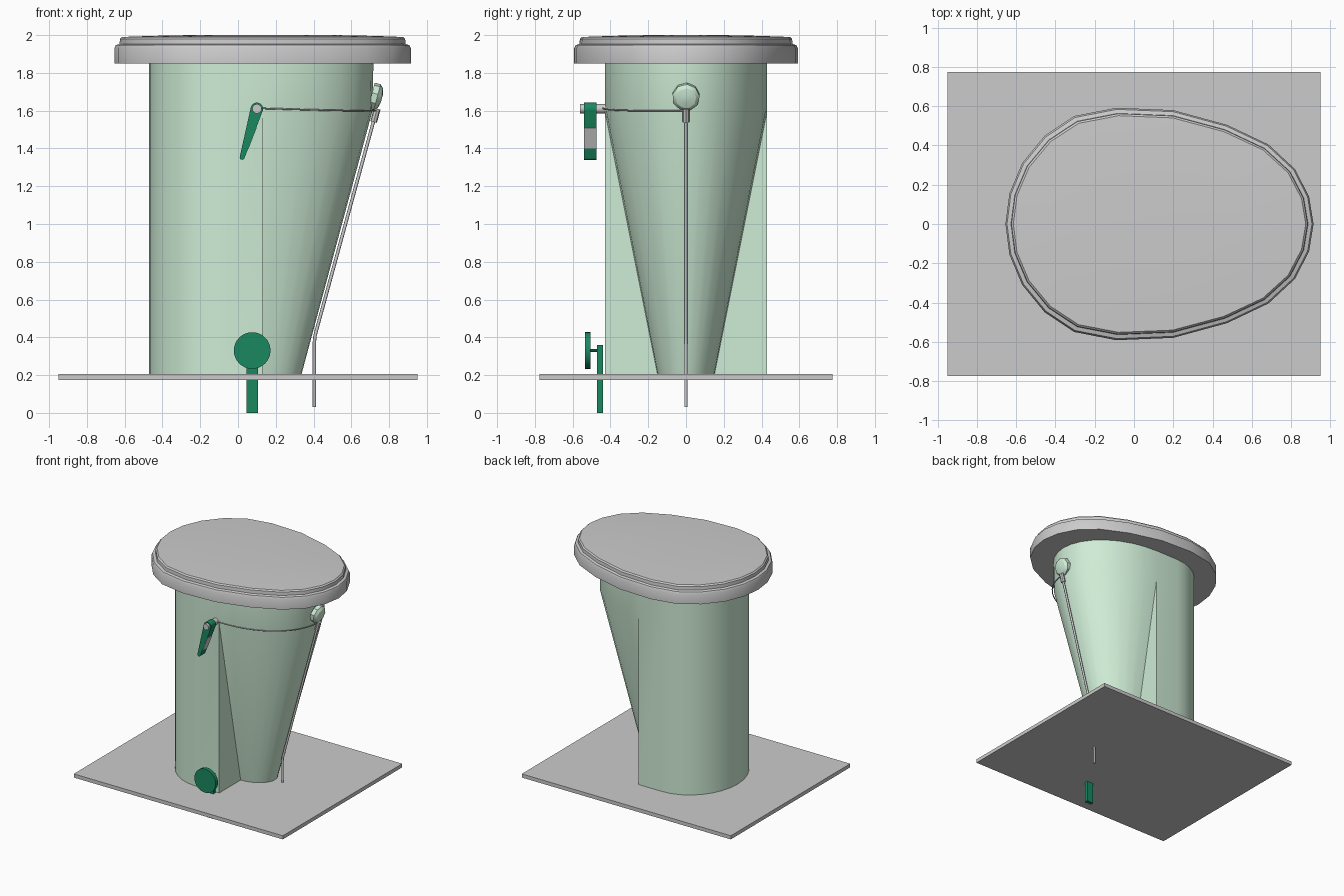
import bpy, bmesh, math
from mathutils import Vector

if "Cube" in bpy.data.objects:
    bpy.data.objects.remove(bpy.data.objects["Cube"])


def material(name, rgb):
    m = bpy.data.materials.new(name)
    m.diffuse_color = (*rgb, 1)
    m.use_nodes = True
    m.node_tree.nodes["Principled BSDF"].inputs["Base Color"].default_value = m.diffuse_color
    return m


PALE = material("pale_green", (0.62, 0.84, 0.67))
GREEN = material("deep_green", (0.01, 0.25, 0.12))


def finish(name, bm, mat=None, smooth=True):
    bmesh.ops.remove_doubles(bm, verts=bm.verts, dist=1e-5)
    bmesh.ops.recalc_face_normals(bm, faces=bm.faces)
    me = bpy.data.meshes.new(name)
    bm.to_mesh(me)
    bm.free()
    ob = bpy.data.objects.new(name, me)
    bpy.context.collection.objects.link(ob)
    if mat:
        me.materials.append(mat)
    if smooth:
        bpy.ops.object.select_all(action='DESELECT')
        ob.select_set(True)
        bpy.context.view_layer.objects.active = ob
        bpy.ops.object.shade_smooth_by_angle(angle=math.radians(30))
    return ob


def skin(bm, rings, closed=True):
    """Join successive point rings with quads; returns the vertex rings."""
    vr = [[bm.verts.new(p) for p in r] for r in rings]
    for a, b in zip(vr, vr[1:]):
        n = len(a)
        for i in range(n if closed else n - 1):
            j = (i + 1) % n
            bm.faces.new((a[i], a[j], b[j], b[i]))
    return vr


def loft(name, rings, mat=None, smooth=True):
    bm = bmesh.new()
    vr = skin(bm, rings)
    bm.faces.new(vr[0])
    bm.faces.new(vr[-1])
    return finish(name, bm, mat, smooth)


def box(name, x, y, z, mat=None):
    rings = [[(x[0], y[0], h), (x[1], y[0], h), (x[1], y[1], h), (x[0], y[1], h)] for h in z]
    return loft(name, rings, mat, False)


def turned(name, origin, axis, profile, n, mat=None):
    """Stack of (radius, distance) circles along an axis."""
    w = Vector(axis).normalized()
    u = w.orthogonal().normalized()
    v = w.cross(u)
    rings = [[Vector(origin) + w * d + r * (u * math.cos(2 * math.pi * i / n) + v * math.sin(2 * math.pi * i / n))
              for i in range(n)] for r, d in profile]
    return loft(name, rings, mat)


def rod(name, p, q, r, n=12, mat=None):
    d = Vector(q) - Vector(p)
    return turned(name, p, d, [(r, 0), (r, d.length)], n, mat)


def prism_y(name, pts, y0, y1, mat=None):
    return loft(name, [[(x, y, z) for x, z in pts] for y in (y0, y1)], mat)


def wire(name, pts, r):
    cu = bpy.data.curves.new(name, 'CURVE')
    cu.dimensions = '3D'
    cu.bevel_depth, cu.bevel_resolution, cu.use_fill_caps = r, 2, True
    sp = cu.splines.new('POLY')
    sp.points.add(len(pts) - 1)
    for s, p in zip(sp.points, pts):
        s.co = (*p, 1)
    ob = bpy.data.objects.new(name, cu)
    bpy.context.collection.objects.link(ob)
    return ob


# Base plate
box("base_plate", (-0.95, 0.95), (-0.775, 0.775), (0.175, 0.205))

# Body: straight rear shell with a spout that tapers toward the base
JX, HW, Z0, Z1, Z2 = 0.13, 0.43, 0.2, 1.6, 1.86


def arc(cx, rx, ry, start, end, n, z):
    out = []
    for i in range(n + 1):
        t = math.radians(start + (end - start) * i / n)
        out.append((cx + rx * math.cos(t), ry * math.sin(t), z))
    return out


def rear(z):
    return [(JX, HW, z)] + arc(-0.08, 0.39, HW, 90, 270, 16, z) + [(JX, -HW, z)]


def spout(rx, ry, z):
    return arc(JX, rx, ry, -90, 90, 16, z)


bm = bmesh.new()
r = skin(bm, [rear(Z0), rear(Z1), rear(Z2)], False)
s = skin(bm, [spout(0.205, 0.15, Z0), spout(0.582, HW, Z1), spout(0.587, HW, Z2)], False)
bm.faces.new((r[0][0], r[1][0], s[0][-1]))
bm.faces.new((r[0][-1], s[0][0], r[1][-1]))
bm.faces.new(r[0] + s[0])
bm.faces.new(r[2] + s[2][1:-1])
finish("body", bm, PALE)

# Lid: egg outline with a stepped, slightly domed profile
half = [(-0.655, 0), (-0.635, 0.155), (-0.57, 0.31), (-0.455, 0.45), (-0.305, 0.55), (-0.09, 0.592),
        (0.2, 0.58), (0.475, 0.505), (0.685, 0.405), (0.82, 0.28), (0.892, 0.14), (0.915, 0)]
egg = half + [(x, -y) for x, y in half[-2:0:-1]]


def egg_ring(d, z):
    kx, ky = 1 - d / 0.785, 1 - d / 0.59
    return [(0.13 + (x - 0.13) * kx, y * ky, z) for x, y in egg]


loft("lid", [egg_ring(*p) for p in ((0, 1.85), (0, 1.93), (0.008, 1.947), (0.028, 1.953), (0.03, 1.98),
                                    (0.04, 1.99), (0.2, 1.996), (0.4, 2.0))])

# Spout knob, rod clamp and bent rod
turned("spout_knob", (0.715, 0, 1.675), (0.965, 0, -0.26),
       [(0.073, -0.01), (0.073, 0.022), (0.055, 0.04), (0.02, 0.048)], 9, PALE)
rod("rod_clamp", (0.737, 0, 1.61), (0.718, 0, 1.54), 0.018, 8)
wire("bent_rod", [(0.733, 0, 1.6), (0.408, 0, 0.41), (0.404, 0, 0.37), (0.404, 0, 0.03)], 0.009)

# Thin cable running round the body from lever to rod
cable = [(0.1, -0.44, 1.615)]
for i in range(13):
    t = math.radians(-90 + 90 * i / 12)
    cable.append((JX + 0.597 * math.cos(t), 0.438 * math.sin(t), 1.612 - 0.012 * math.sin(math.pi * min(i, 8) / 16)))
wire("cable", cable, 0.004)

# Lever: tapered arm with a grey inlay, on a pin
top, low, rt, rl = (0.1, 1.61), (0.022, 1.353), 0.033, 0.013
side = math.atan2(low[1] - top[1], low[0] - top[0])


def cap(c, rad, a0):
    return [(c[0] + rad * math.cos(a0 + math.pi * i / 8), c[1] + rad * math.sin(a0 + math.pi * i / 8)) for i in range(9)]


upper = cap(top, rt, side + math.pi / 2)
lower = cap(low, rl, side - math.pi / 2)
prism_y("lever_arm", upper + lower, -0.54, -0.475, GREEN)
edge_a, edge_b = Vector(upper[0]), Vector(lower[-1])
if edge_a.x < upper[-1][0]:
    edge_a, edge_b = Vector(upper[-1]), Vector(lower[0])
a, b = edge_a.lerp(edge_b, 0.36), edge_a.lerp(edge_b, 0.8)
out = Vector((0.0024, -0.0007))
prism_y("lever_inlay", [a - out, a + out, b + out, b - out], -0.539, -0.476)
rod("lever_pin", (0.1, -0.56, 1.61), (0.1, -0.42, 1.61), 0.025, 16)

# Foot plate with a round disc on a short pin
box("foot_plate", (0.045, 0.105), (-0.47, -0.44), (0, 0.36), GREEN)
rod("disc_pin", (0.075, -0.51, 0.33), (0.075, -0.46, 0.33), 0.009, 10, GREEN)
rod("round_disc", (0.075, -0.535, 0.33), (0.075, -0.505, 0.33), 0.097, 32, GREEN)
